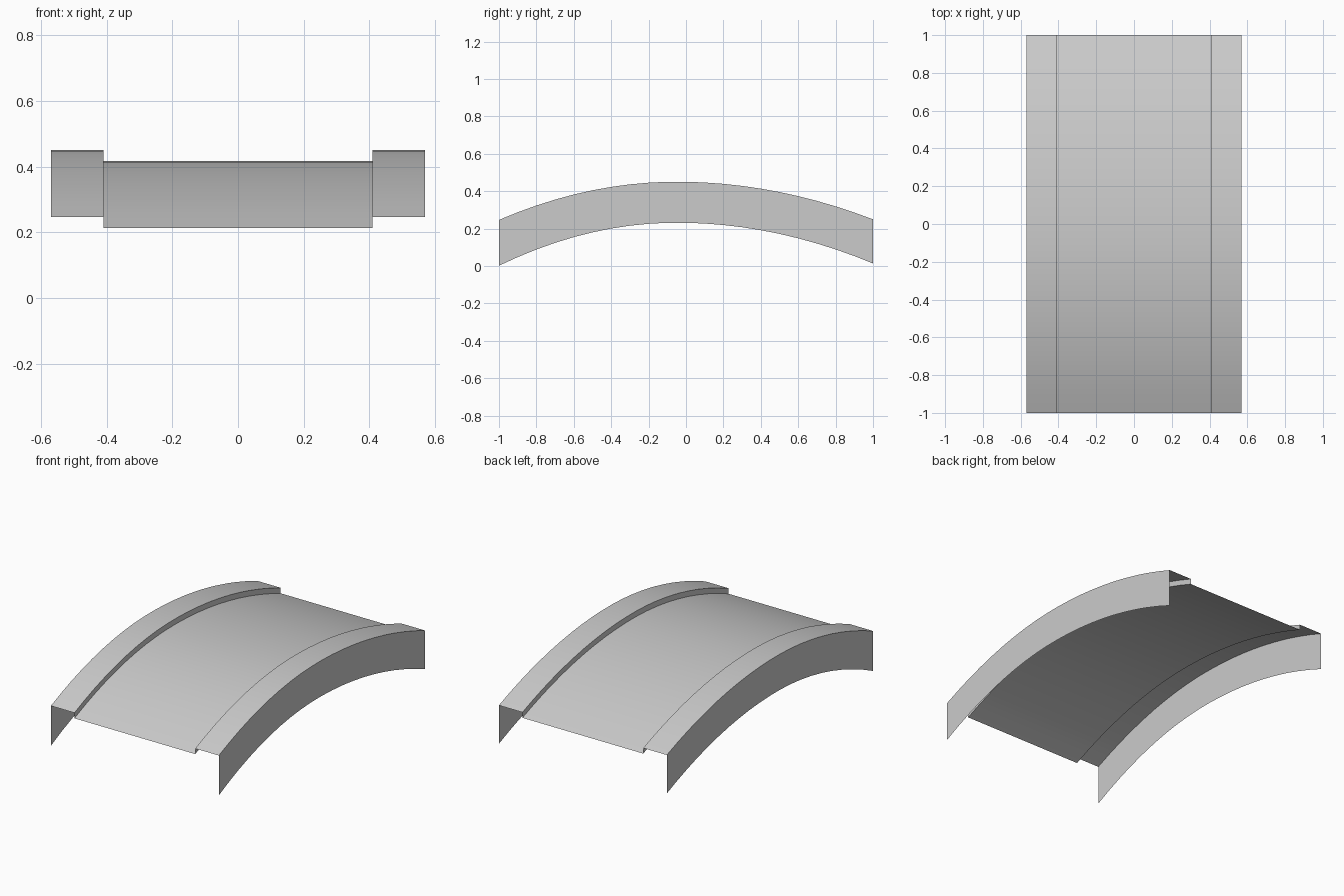
import bpy

if "Cube" in bpy.data.objects:
    bpy.data.objects.remove(bpy.data.objects["Cube"])

PEAK_Y = -0.05
SEGMENTS = 20


def arch(y, peak, front_end, back_end):
    """Slightly lopsided parabolic arch, crown at PEAK_Y."""
    if y < PEAK_Y:
        return peak - (peak - front_end) * ((PEAK_Y - y) / (1 + PEAK_Y)) ** 2
    return peak - (peak - back_end) * ((y - PEAK_Y) / (1 - PEAK_Y)) ** 2


def top(y):
    return arch(y, 0.451, 0.247, 0.25)


def bottom(y):
    return arch(y, 0.232, 0.002, 0.014)


def deck(y):
    return top(y) - 0.034


def strip(name, section):
    """Loft an open cross-section of (x, height function) along the arch."""
    verts, faces, n = [], [], len(section)
    for i in range(SEGMENTS + 1):
        y = -1 + 2 * i / SEGMENTS
        verts += [(x, y, height(y)) for x, height in section]
    for i in range(SEGMENTS):
        for j in range(n - 1):
            a = i * n + j
            faces.append((a, a + 1, a + n + 1, a + n))
    mesh = bpy.data.meshes.new(name)
    mesh.from_pydata(verts, [], faces)
    obj = bpy.data.objects.new(name, mesh)
    bpy.context.collection.objects.link(obj)
    bpy.context.view_layer.objects.active = obj
    obj.select_set(True)
    bpy.ops.object.shade_smooth_by_angle()
    obj.select_set(False)
    return obj


# Walking surface between the curbs
strip("bridge_deck", [(-0.41, deck), (0.41, deck)])

# Curb with inner step, flat top and outer side wall, mirrored to both sides
curb = strip("bridge_curb_and_side_wall",
             [(0.41, deck), (0.41, top), (0.57, top), (0.57, bottom)])
mirror = curb.modifiers.new("other_side", 'MIRROR')
mirror.use_mirror_merge = False
